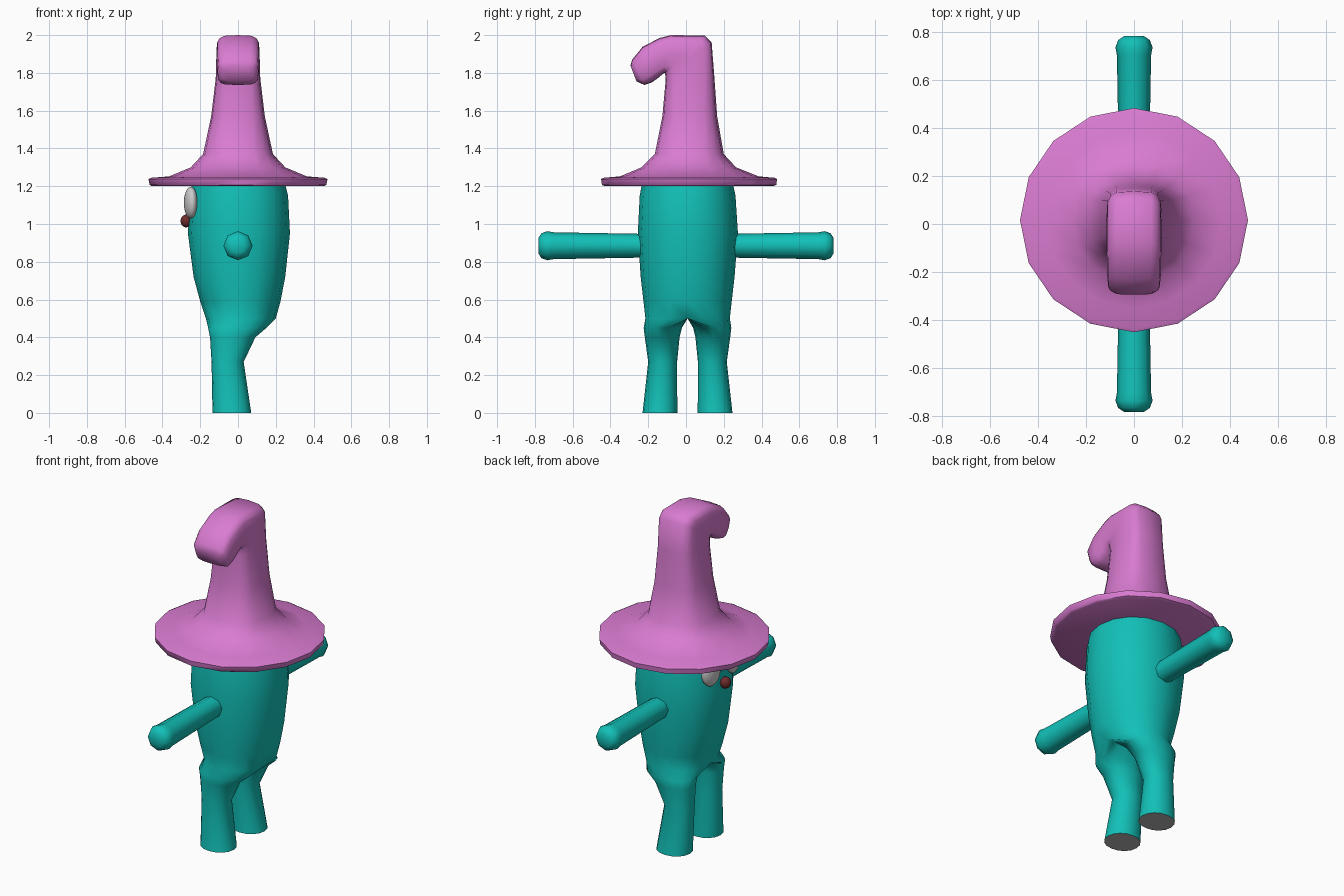
import bpy, bmesh, math
from mathutils import Vector

if "Cube" in bpy.data.objects:
    bpy.data.objects.remove(bpy.data.objects["Cube"])

N = 16


def material(name, rgb):
    m = bpy.data.materials.new(name)
    m.diffuse_color = (*rgb, 1)
    m.use_nodes = True
    m.node_tree.nodes["Principled BSDF"].inputs["Base Color"].default_value = m.diffuse_color
    return m


teal = material("teal", (0.006, 0.53, 0.48))
pink = material("pink", (0.70, 0.20, 0.64))
red = material("dark_red", (0.16, 0.025, 0.025))
white = material("off_white", (0.70, 0.70, 0.70))
grey = material("grey", (0.45, 0.45, 0.45))


def power(v, n):
    return math.copysign(abs(v) ** (2 / n), v)


def section(center, u, v, n=2.0, count=N):
    """Superellipse ring: n = 2 is round, higher is boxier."""
    pts = []
    for i in range(count):
        a = 2 * math.pi * i / count
        pts.append(Vector(center) + Vector(u) * power(math.cos(a), n)
                   + Vector(v) * power(math.sin(a), n))
    return pts


def level(x0, x1, y0, y1, z, n=2.1):
    return section(((x0 + x1) / 2, (y0 + y1) / 2, z),
                   ((x1 - x0) / 2, 0, 0), (0, (y1 - y0) / 2, 0), n)


def add_ring(bm, pts):
    return [bm.verts.new(p) for p in pts]


def bridge(bm, a, b):
    k = len(a)
    for i in range(k):
        bm.faces.new((a[i], a[(i + 1) % k], b[(i + 1) % k], b[i]))


def loft(bm, rings):
    loops = [add_ring(bm, r) for r in rings]
    for a, b in zip(loops, loops[1:]):
        bridge(bm, a, b)
    bm.faces.new(loops[0])
    bm.faces.new(loops[-1])


def smooth(ob, angle):
    bpy.ops.object.select_all(action='DESELECT')
    ob.select_set(True)
    bpy.context.view_layer.objects.active = ob
    bpy.ops.object.shade_smooth_by_angle(angle=math.radians(angle))


def finish(bm, name, mats, angle=55):
    bmesh.ops.recalc_face_normals(bm, faces=bm.faces)
    me = bpy.data.meshes.new(name)
    bm.to_mesh(me)
    bm.free()
    for m in mats:
        me.materials.append(m)
    ob = bpy.data.objects.new(name, me)
    bpy.context.collection.objects.link(ob)
    smooth(ob, angle)
    return ob


# Body: torso rings from hat to crotch, then the last loop splits into two legs
CY = 0.008
bm = bmesh.new()
torso = [(-0.24, 0.245, -0.23, 0.245, 1.23), (-0.255, 0.265, -0.245, 0.262, 1.15),
         (-0.265, 0.275, -0.255, 0.275, 0.95), (-0.235, 0.25, -0.24, 0.257, 0.72),
         (-0.20, 0.225, -0.225, 0.242, 0.59), (-0.17, 0.20, -0.215, 0.232, 0.50)]
loops = [add_ring(bm, level(*t)) for t in torso]
for a, b in zip(loops, loops[1:]):
    bridge(bm, a, b)
bm.faces.new(loops[0])
base = loops[-1]
back, front = base[0].co, base[8].co
crotch = [bm.verts.new(front.lerp(back, i / 8)) for i in range(1, 8)]

# Legs: x range, inner and outer distance from the middle, height
leg = [(-0.158, 0.15, 0.03, 0.232, 0.45), (-0.148, 0.092, 0.042, 0.226, 0.40),
       (-0.14, 0.03, 0.055, 0.208, 0.27), (-0.135, 0.07, 0.054, 0.238, 0.0)]
for side in (1, -1):
    if side > 0:
        prev, shift = base[:9] + crotch, 0
    else:
        prev, shift = base[8:] + base[:1] + crotch[::-1], 8
    for x0, x1, d0, d1, z in leg:
        y0, y1 = sorted((CY + side * d0, CY + side * d1))
        pts = level(x0, x1, y0, y1, z)
        ring = add_ring(bm, pts[shift:] + pts[:shift])
        bridge(bm, prev, ring)
        prev = ring
    bm.faces.new(prev).material_index = 1   # grey sole
finish(bm, "body", [teal, grey])

# Arms: eight-sided tubes with a rounded, slightly swollen end
for side, label in ((1, "right_arm"), (-1, "left_arm")):
    bm = bmesh.new()
    loft(bm, [section((0, side * y, 0.885), (r, 0, 0), (0, 0, r), 2, 8)
              for y, r in ((0.18, 0.062), (0.70, 0.071), (0.735, 0.077),
                           (0.765, 0.066), (0.782, 0.04))])
    finish(bm, label, [teal])

# Hat: each ring runs from (y0, z0) to (y1, z1), with half width and boxiness
hat = [(-0.43, 1.20, 0.46, 1.20, 0.455, 2), (-0.445, 1.207, 0.478, 1.207, 0.468, 2),
       (-0.45, 1.238, 0.482, 1.238, 0.474, 2), (-0.435, 1.245, 0.467, 1.245, 0.458, 2),
       (-0.35, 1.252, 0.385, 1.252, 0.365, 2), (-0.235, 1.30, 0.265, 1.30, 0.25, 2.2),
       (-0.165, 1.37, 0.20, 1.37, 0.185, 2.6), (-0.125, 1.57, 0.165, 1.57, 0.142, 3.2),
       (-0.108, 1.76, 0.15, 1.78, 0.118, 3.8), (-0.11, 1.79, 0.136, 1.96, 0.115, 4.2),
       (-0.113, 1.80, 0.10, 1.998, 0.115, 4.2), (-0.12, 1.797, -0.08, 2.0, 0.114, 4.2),
       (-0.145, 1.775, -0.14, 1.985, 0.113, 4), (-0.18, 1.75, -0.23, 1.938, 0.112, 4),
       (-0.22, 1.736, -0.285, 1.87, 0.108, 4), (-0.262, 1.755, -0.294, 1.838, 0.085, 3.5)]
bm = bmesh.new()
loft(bm, [section((0, (y0 + y1) / 2, (z0 + z1) / 2), (w, 0, 0),
                  (0, (y1 - y0) / 2, (z1 - z0) / 2), n)
          for y0, z0, y1, z1, w, n in hat])
finish(bm, "hat", [pink])


# Face on the -x side: two tall eyes and a small nose
def ball(name, loc, scale, mat, turn=0.0):
    bpy.ops.mesh.primitive_uv_sphere_add(segments=20, ring_count=12, radius=1,
                                         location=loc, rotation=(0, 0, turn))
    ob = bpy.context.object
    ob.name = name
    ob.scale = scale
    ob.data.materials.append(mat)
    smooth(ob, 60)


for side, label in ((1, "right_eye"), (-1, "left_eye")):
    ball(label, (-0.25, 0.015 + side * 0.105, 1.113), (0.035, 0.065, 0.084), white, -side * 0.2)
ball("nose", (-0.274, 0.015, 1.016), (0.03, 0.032, 0.034), red)
